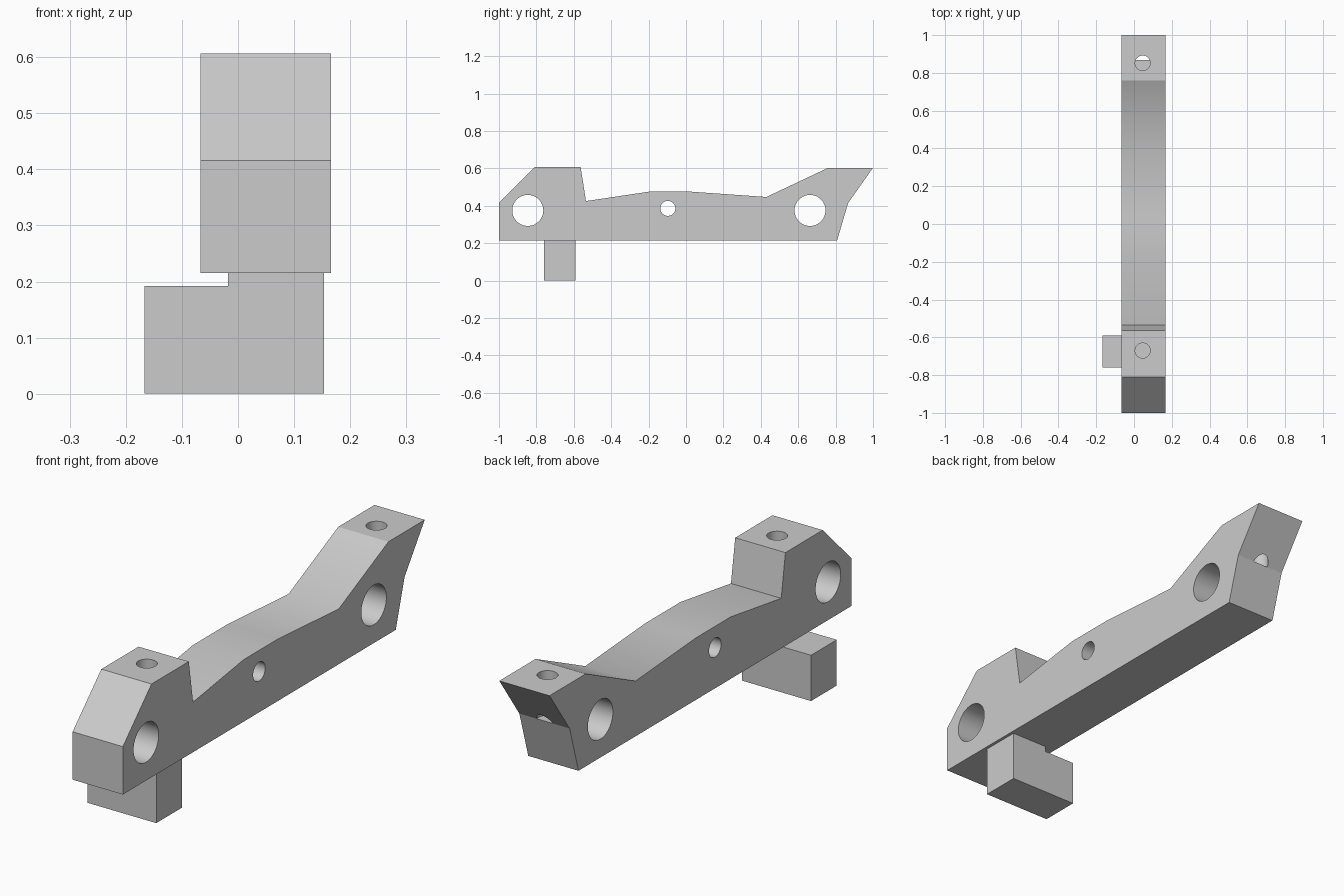
import bpy
import bmesh
import math
from mathutils import Matrix, Vector

cube = bpy.data.objects.get("Cube")
if cube:
    bpy.data.objects.remove(cube, do_unlink=True)

grey = bpy.data.materials.new("plain_grey")
grey.use_nodes = True
colour = (0.6, 0.6, 0.6, 1)
grey.diffuse_color = colour
grey.node_tree.nodes["Principled BSDF"].inputs["Base Color"].default_value = colour


def finish(name, bm):
    bmesh.ops.recalc_face_normals(bm, faces=bm.faces[:])
    mesh = bpy.data.meshes.new(name)
    bm.to_mesh(mesh)
    bm.free()
    mesh.materials.append(grey)
    ob = bpy.data.objects.new(name, mesh)
    bpy.context.collection.objects.link(ob)
    return ob


def extrude(name, points, offset):
    """Face through the points, extruded to a solid along the offset."""
    bm = bmesh.new()
    face = bm.faces.new([bm.verts.new(p) for p in points])
    new = bmesh.ops.extrude_face_region(bm, geom=[face])["geom"]
    verts = [v for v in new if isinstance(v, bmesh.types.BMVert)]
    bmesh.ops.translate(bm, verts=verts, vec=offset)
    return finish(name, bm)


def select_only(ob):
    bpy.ops.object.select_all(action="DESELECT")
    ob.select_set(True)
    bpy.context.view_layer.objects.active = ob


def drill(ob, centre, radius, depth, axis):
    """Cut a round hole centred on a point along an axis."""
    bm = bmesh.new()
    turn = Vector((0, 0, 1)).rotation_difference(Vector(axis)).to_matrix().to_4x4()
    bmesh.ops.create_cone(bm, cap_ends=True, segments=48, radius1=radius,
                          radius2=radius, depth=depth,
                          matrix=Matrix.Translation(centre) @ turn)
    cutter = finish("hole_cutter", bm)
    cutter.hide_render = True
    mod = ob.modifiers.new("hole", "BOOLEAN")
    mod.object = cutter
    mod.solver = "EXACT"
    select_only(ob)
    bpy.ops.object.modifier_apply(modifier=mod.name)
    bpy.data.objects.remove(cutter, do_unlink=True)


# Bracket bar, from its side profile (y, z)
LEFT, RIGHT = 0.166, -0.067
MID = (LEFT + RIGHT) / 2
profile = [(-1, 0.215), (0.808, 0.215), (0.867, 0.415), (1, 0.603),
           (0.76, 0.603), (0.43, 0.447), (0.03, 0.475), (-0.2, 0.475),
           (-0.535, 0.425), (-0.563, 0.606), (-0.81, 0.606), (-1, 0.416)]
bar = extrude("bracket_bar", [(RIGHT, y, z) for y, z in profile],
              (LEFT - RIGHT, 0, 0))

# Cross holes
for y, z, radius in [(-0.846, 0.375, 0.083), (0.663, 0.375, 0.083),
                     (-0.097, 0.386, 0.04)]:
    drill(bar, (MID, y, z), radius, 1, (1, 0, 0))

# Blind bolt holes from the top
for y in (-0.67, 0.852):
    drill(bar, (0.046, y, 0.565), 0.04, 0.3, (0, 0, 1))

# Smooth hole walls and saddle, crisp creases at both ends
select_only(bar)
bpy.ops.object.shade_smooth_by_angle(angle=math.radians(30))
sharp = bar.data.attributes.get("sharp_edge")
for edge in bar.data.edges:
    a, b = (bar.data.vertices[i].co for i in edge.vertices)
    across = abs(a.x - b.x) > 0.03 and abs(a.y - b.y) < 0.001
    if across and (a.z > 0.55 or a.y > 0.8):
        edge.use_edge_sharp = True

# Stepped locating foot (x, z)
foot = [(-0.167, 0), (0.153, 0), (0.153, 0.216), (-0.018, 0.216),
        (-0.018, 0.192), (-0.167, 0.192)]
extrude("locating_foot", [(x, -0.76, z) for x, z in foot], (0, 0.17, 0))
